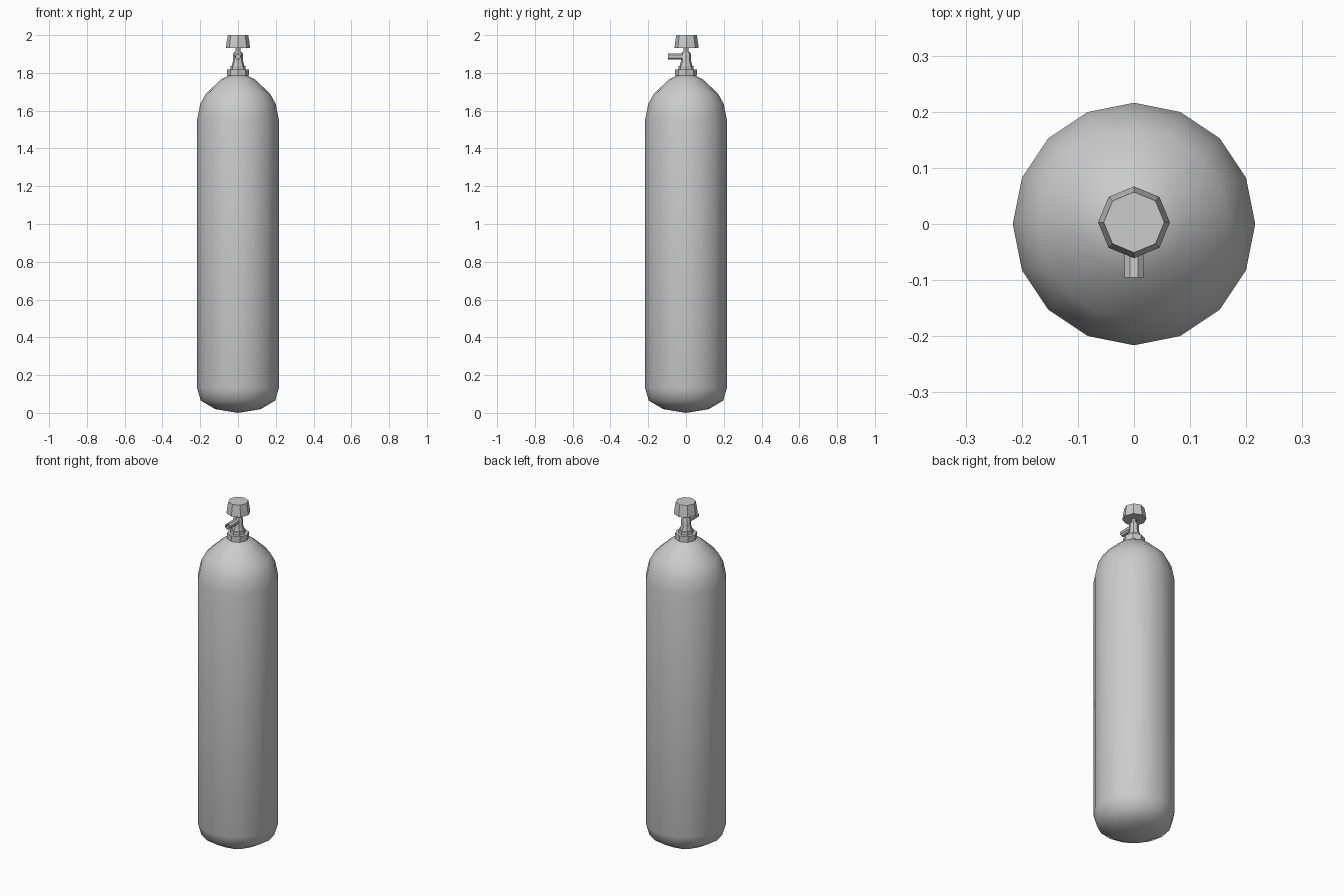
import bpy
import bmesh
import math
from mathutils import Matrix

default = bpy.data.objects.get("Cube")
if default:
    bpy.data.objects.remove(default, do_unlink=True)

grey = bpy.data.materials.new("plain grey metal")
grey.use_nodes = True
colour = (0.6, 0.6, 0.6, 1)
grey.diffuse_color = colour
grey.node_tree.nodes["Principled BSDF"].inputs["Base Color"].default_value = colour


def lathe(name, profile, sides, smooth_angle, matrix=None):
    """Turn a (radius, height) profile around z; zero radius makes a pole."""
    bm = bmesh.new()
    rings = []
    for radius, height in profile:
        if radius == 0:
            rings.append([bm.verts.new((0, 0, height))] * sides)
        else:
            rings.append([bm.verts.new((radius * math.cos(math.tau * i / sides),
                                        radius * math.sin(math.tau * i / sides), height))
                          for i in range(sides)])
    for low, high in zip(rings, rings[1:]):
        for i in range(sides):
            j = (i + 1) % sides
            corners = list(dict.fromkeys((low[i], low[j], high[j], high[i])))
            bm.faces.new(corners)
    # Close open ends with flat caps
    for ring in (rings[0], rings[-1]):
        if ring[0] is not ring[1]:
            bm.faces.new(ring)
    bmesh.ops.recalc_face_normals(bm, faces=bm.faces)
    if matrix:
        bm.transform(matrix)
    mesh = bpy.data.meshes.new(name)
    bm.to_mesh(mesh)
    bm.free()
    mesh.materials.append(grey)
    obj = bpy.data.objects.new(name, mesh)
    bpy.context.collection.objects.link(obj)
    bpy.ops.object.select_all(action="DESELECT")
    obj.select_set(True)
    bpy.context.view_layer.objects.active = obj
    bpy.ops.object.shade_smooth_by_angle(angle=math.radians(smooth_angle))
    return obj


# Tall cylinder body with a shallow base and a domed shoulder
lathe("tank_body", [(0, 0), (0.12, 0.02), (0.197, 0.065), (0.216, 0.13),
                    (0.216, 1.555), (0.2, 1.635), (0.17, 1.69),
                    (0.09, 1.765), (0.04, 1.79), (0, 1.795)], 16, 60)

# Neck collar and stepped valve body
lathe("neck_collar", [(0.058, 1.785), (0.058, 1.818)], 8, 30)
lathe("valve_body", [(0.04, 1.81), (0.04, 1.837), (0.034, 1.837),
                     (0.026, 1.865), (0.026, 1.9), (0.02, 1.91)], 8, 30)
lathe("valve_stem", [(0.014, 1.9), (0.014, 1.94)], 8, 30)

# Flared hand knob
lathe("valve_knob", [(0.064, 1.933), (0.06, 1.965), (0.054, 2.0)], 8, 30,
      Matrix.Translation((0, 0.003, 0)))

# Outlet pointing forward, with a shallow bore
lathe("valve_outlet", [(0.018, 0.0), (0.018, 0.095), (0.011, 0.095), (0.011, 0.08)], 8, 30,
      Matrix.Translation((0, 0, 1.887)) @ Matrix.Rotation(math.pi / 2, 4, "X")
      @ Matrix.Rotation(math.pi / 8, 4, "Z"))
